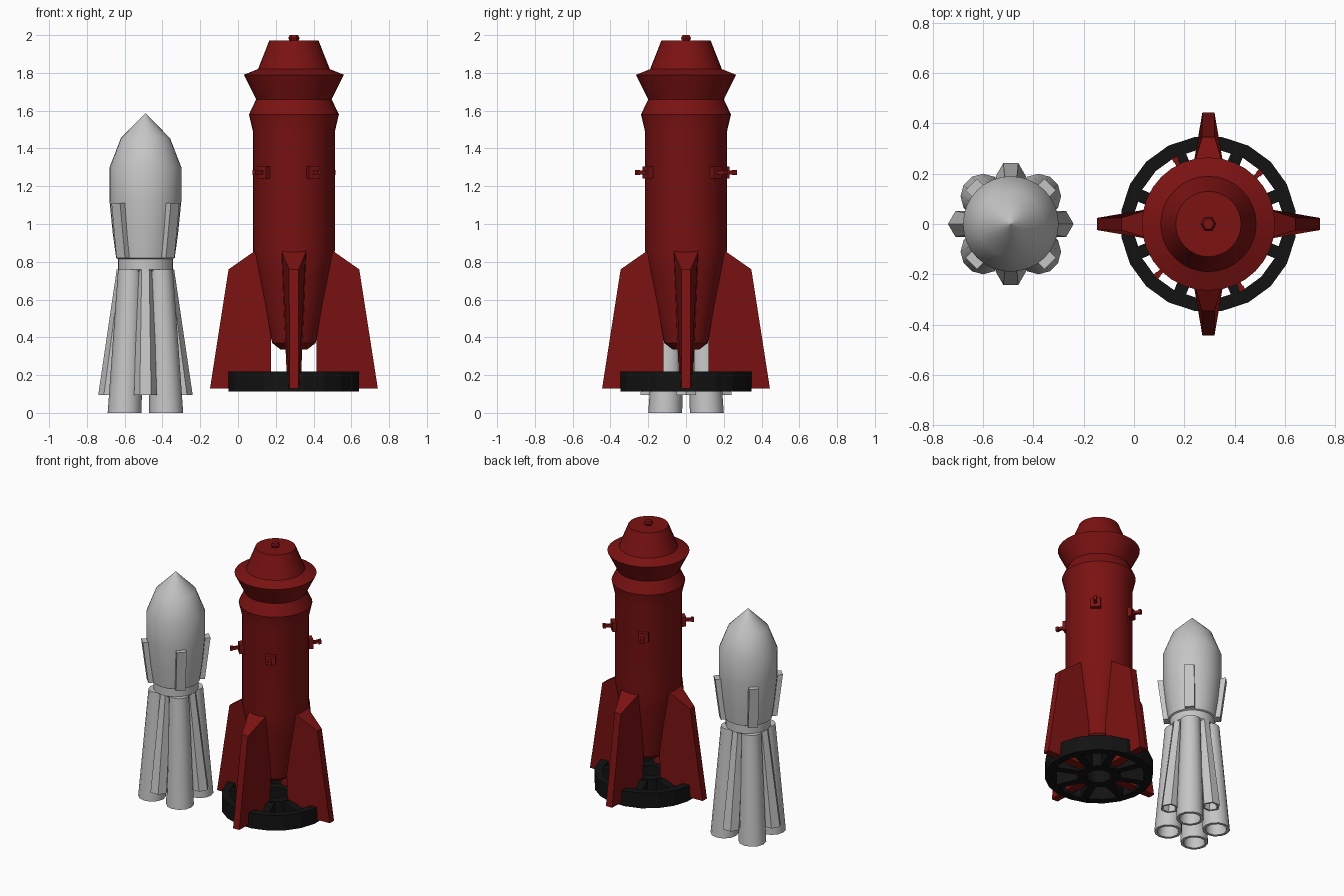
import bpy, bmesh, math
from mathutils import Vector, Matrix

if "Cube" in bpy.data.objects:
    bpy.data.objects.remove(bpy.data.objects["Cube"])

def material(name, rgb):
    m = bpy.data.materials.new(name)
    m.diffuse_color = (*rgb, 1)
    m.use_nodes = True
    m.node_tree.nodes["Principled BSDF"].inputs["Base Color"].default_value = m.diffuse_color
    return m

RED = material("dark red", (0.2, 0.006, 0.006))
GREY = material("light grey", (0.56, 0.56, 0.56))
BLACK = material("black", (0.006, 0.006, 0.006))
CX_GREY, CX_RED = -0.49, 0.296

def finish(name, bm, mat, matrix, smooth=None):
    bmesh.ops.recalc_face_normals(bm, faces=bm.faces)
    me = bpy.data.meshes.new(name)
    bm.to_mesh(me)
    bm.free()
    me.transform(matrix)
    me.materials.append(mat)
    ob = bpy.data.objects.new(name, me)
    bpy.context.collection.objects.link(ob)
    if smooth:
        bpy.ops.object.select_all(action='DESELECT')
        bpy.context.view_layer.objects.active = ob
        ob.select_set(True)
        bpy.ops.object.shade_smooth_by_angle(angle=math.radians(smooth))
    return ob

def place(cx, angle=0):
    return Matrix.Translation((cx, 0, 0)) @ Matrix.Rotation(math.radians(angle), 4, 'Z')

def ring(r, z, n, cx=0, cy=0, start=0):
    return [(cx + r * math.cos(start + math.tau * i / n),
             cy + r * math.sin(start + math.tau * i / n), z) for i in range(n)]

def loft(name, rings, mat, matrix, smooth=None, closed=False):
    """Bridge cross-sections; cap the ends, or join last to first if closed."""
    bm = bmesh.new()
    vs = [[bm.verts.new(p) for p in r] for r in rings]
    n = len(rings[0])
    pairs = list(zip(vs, vs[1:])) + ([(vs[-1], vs[0])] if closed else [])
    for a, b in pairs:
        for i in range(n):
            j = (i + 1) % n
            bm.faces.new((a[i], a[j], b[j], b[i]))
    if not closed:
        bm.faces.new(vs[0])
        bm.faces.new(vs[-1])
    return finish(name, bm, mat, matrix, smooth)

def lathe(name, profile, n, mat, cx, smooth=None, closed=False, start=0):
    return loft(name, [ring(r, z, n, start=start) for r, z in profile], mat,
                place(cx), smooth, closed)

def box(name, x0, x1, hw, z0, z1, mat, matrix):
    quad = lambda x: [(x, -hw, z0), (x, hw, z0), (x, hw, z1), (x, -hw, z1)]
    return loft(name, [quad(x0), quad(x1)], mat, matrix)

# --- grey rocket: upper body and neck
lathe("grey_body", [(0.10, 0.72), (0.145, 0.76), (0.145, 0.815), (0.155, 0.82),
                    (0.173, 0.95), (0.19, 1.12), (0.19, 1.30), (0.13, 1.455), (0.001, 1.585)],
      32, GREY, CX_GREY, 30)

# --- grey rocket: flared hollow boosters and side plates
for k in range(4):
    a = math.radians(90 * k)
    c, s = round(math.cos(a)), round(math.sin(a))
    small = [(0.04, 0.76, 0.112), (0.06, 0.095, 0.19), (0.046, 0.095, 0.19), (0.04, 0.2, 0.178)]
    loft(f"small_booster_{k}", [ring(r, z, 6, c * d, s * d) for r, z, d in small],
         GREY, place(CX_GREY))
    sx, sy = (1, 1, -1, -1)[k], (1, -1, -1, 1)[k]
    big = [(0.065, 0.76, 0.08), (0.09, 0.0, 0.11), (0.07, 0.0, 0.11), (0.06, 0.15, 0.104)]
    loft(f"large_booster_{k}", [ring(r, z, 12, sx * d, sy * d) for r, z, d in big],
         GREY, place(CX_GREY), 35)
    plate = [[(x, y, z) for x, y in ((i, -.032), (o, -.032), (o, .032), (i, .032))]
             for i, o, z in ((0.13, 0.185, 0.82), (0.16, 0.222, 1.11))]
    loft(f"side_plate_{k}", plate, GREY, place(CX_GREY, 45 + 90 * k))

# --- red rocket: body and top knob
lathe("red_body", [(0.07, 0.335), (0.115, 0.37), (0.145, 0.50), (0.19, 0.72), (0.217, 0.86),
                   (0.217, 1.49), (0.238, 1.58), (0.20, 1.66), (0.265, 1.79),
                   (0.19, 1.82), (0.13, 1.972)], 32, RED, CX_RED, 18)
lathe("top_knob", [(0.022, 1.965), (0.03, 1.985), (0.022, 2.0)], 6, RED, CX_RED)

# --- red rocket: four tapered fins, each lofted along its side outline
outline = [(0.12, 0.035, 0.13), (0.12, 0.047, 0.40), (0.20, 0.065, 0.86),
           (0.217, 0.063, 0.85), (0.346, 0.025, 0.76), (0.444, 0.024, 0.13)]
for k in range(4):
    loft(f"fin_{k}", [[(x, -w, z) for x, w, z in outline],
                      [(x, w, z) for x, w, z in outline]], RED, place(CX_RED, 90 * k))

# --- red rocket: small thrusters around the body
for k, ang in enumerate((45, 117, 225, 297)):
    m = place(CX_RED, ang)
    box(f"thruster_block_{k}", 0.19, 0.242, 0.033, 1.24, 1.305, RED, m)
    box(f"thruster_rod_{k}", 0.24, 0.285, 0.009, 1.263, 1.283, RED, m)
    box(f"thruster_tip_{k}", 0.28, 0.298, 0.012, 1.259, 1.287, RED, m)

# --- black landing wheel: rim, hub and spokes
def band(name, r0, r1, z0, z1):
    lathe(name, [(r0, z0), (r1, z0), (r1, z1), (r0, z1)], 20, BLACK, CX_RED,
          closed=True, start=math.radians(9))
band("wheel_rim", 0.297, 0.35, 0.112, 0.22)
band("wheel_hub", 0.08, 0.14, 0.112, 0.22)
for k in range(8):
    box(f"wheel_spoke_{k}", 0.13, 0.305, 0.025, 0.115, 0.215, BLACK, place(CX_RED, 22.5 + 45 * k))
